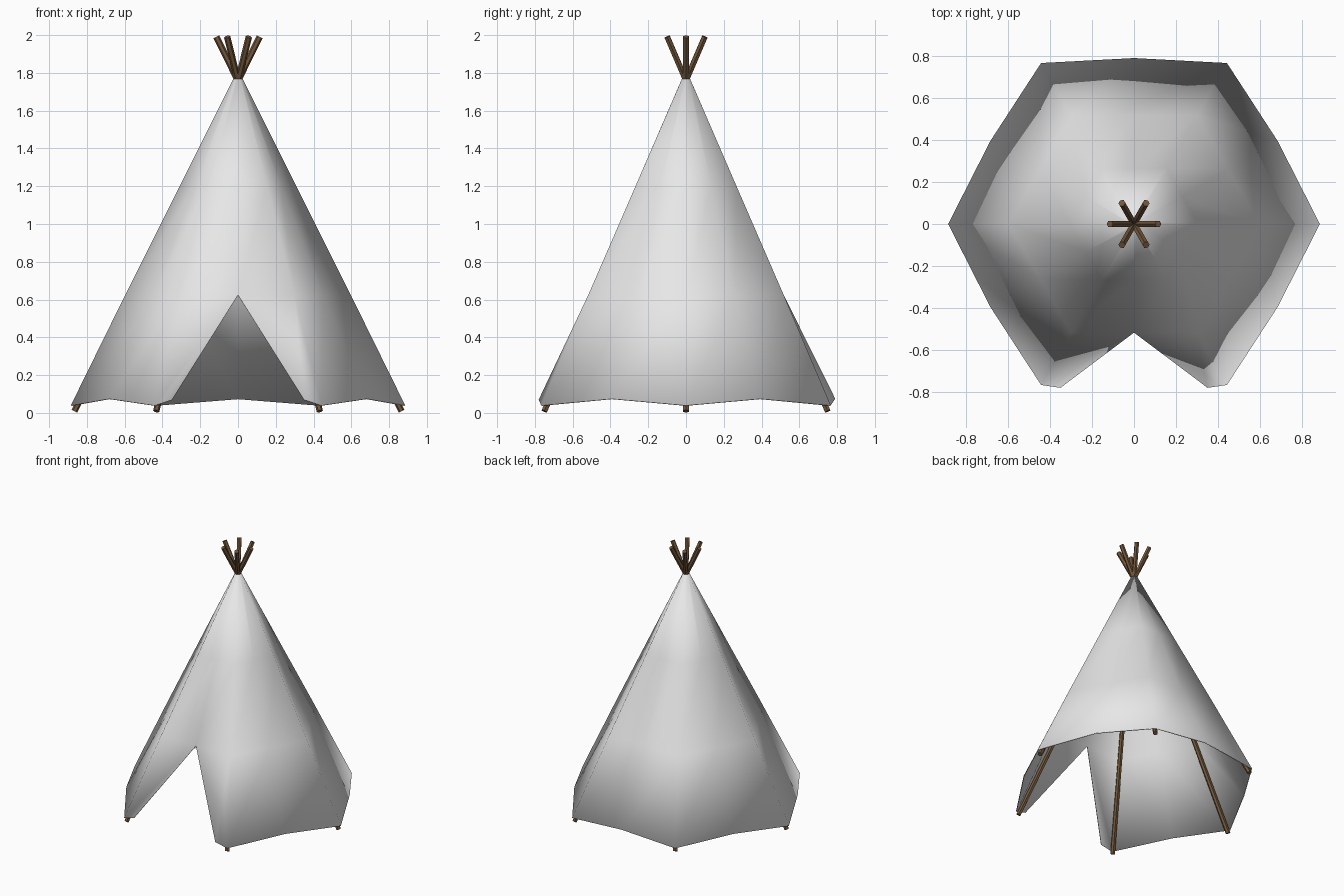
import bpy, bmesh, math
from mathutils import Vector

if "Cube" in bpy.data.objects:
    bpy.data.objects.remove(bpy.data.objects["Cube"])


def material(name, rgb):
    m = bpy.data.materials.new(name)
    m.diffuse_color = (*rgb, 1)
    m.use_nodes = True
    m.node_tree.nodes["Principled BSDF"].inputs["Base Color"].default_value = m.diffuse_color
    return m


canvas = material("pale canvas", (0.8, 0.8, 0.8))
wood = material("brown wood", (0.17, 0.095, 0.042))


def add_object(name, bm, mat, smooth):
    mesh = bpy.data.meshes.new(name)
    for f in bm.faces:
        f.smooth = smooth
    bm.to_mesh(mesh)
    bm.free()
    mesh.materials.append(mat)
    ob = bpy.data.objects.new(name, mesh)
    bpy.context.collection.objects.link(ob)
    return ob


# Six leaning poles that cross at the tip
for i in range(6):
    a = math.radians(60 * i)
    out = Vector((math.cos(a), math.sin(a), 0))
    foot = out * 0.866 + Vector((0, 0, 0.009))
    tip = out * -0.115 + Vector((0, 0, 1.991))
    axis = tip - foot
    bm = bmesh.new()
    bmesh.ops.create_cone(bm, cap_ends=True, segments=6, radius1=0.017,
                          radius2=0.017, depth=axis.length)
    bmesh.ops.transform(bm, matrix=axis.to_track_quat('Z', 'Y').to_matrix().to_4x4(),
                        verts=bm.verts)
    bmesh.ops.translate(bm, vec=(foot + tip) / 2, verts=bm.verts)
    add_object(f"pole_{i + 1}", bm, wood, False)

# Canvas cover: rings of (pole radius, pole z, mid radius, mid z)
rings = [(0.885, 0.04, 0.79, 0.075), (0.597, 0.625, 0.517, 0.625),
         (0.309, 1.2, 0.264, 1.2), (0.025, 1.768, 0.022, 1.768)]
bm = bmesh.new()
grid = []
for r, (pr, pz, mr, mz) in enumerate(rings):
    row = []
    for c in range(13):
        a = math.radians(-90 + 30 * c)
        rad, z = (pr, pz) if c % 2 else (mr, mz)
        p = Vector((rad * math.cos(a), rad * math.sin(a), z))
        # The front hem point is split and pulled apart to open the door
        if r == 0 and c in (0, 12):
            p = Vector((0.35 if c == 0 else -0.35, -0.78, 0.07))
        row.append(bm.verts.new(p))
    grid.append(row)
for r in range(3):
    for c in range(12):
        bm.faces.new((grid[r][c], grid[r][c + 1], grid[r + 1][c + 1], grid[r + 1][c]))
bmesh.ops.remove_doubles(bm, verts=bm.verts, dist=0.0005)
cover = add_object("canvas_cover", bm, canvas, True)

# Thin cloth thickness, inward
solid = cover.modifiers.new("thickness", 'SOLIDIFY')
solid.thickness = 0.006
solid.offset = -1
